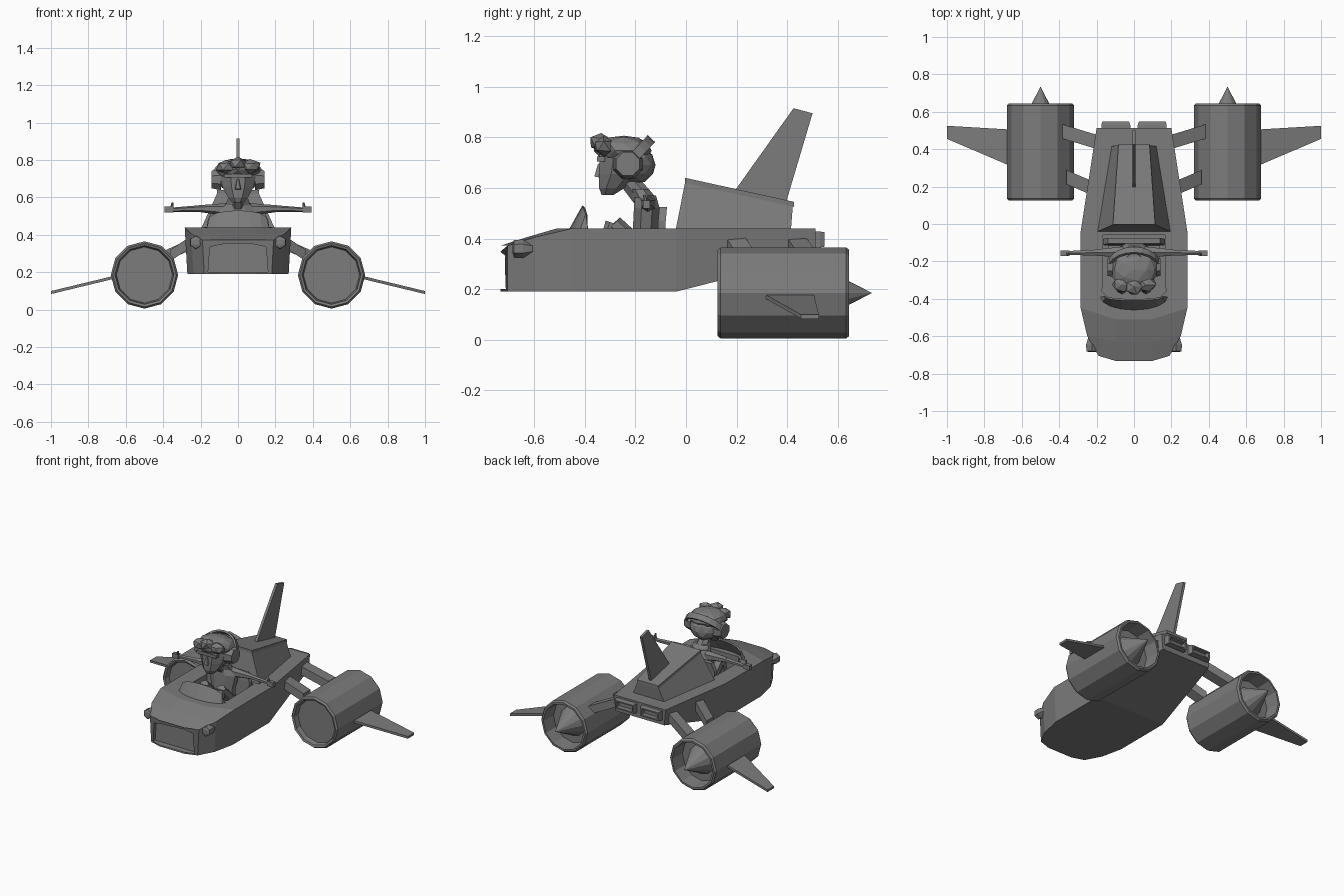
import bpy, bmesh, math, random
from mathutils import Vector, Matrix

if "Cube" in bpy.data.objects:
    bpy.data.objects.remove(bpy.data.objects["Cube"])

random.seed(4)
grey = bpy.data.materials.new("flat_grey")
grey.diffuse_color = (0.2, 0.2, 0.2, 1)
grey.use_nodes = True
grey.node_tree.nodes["Principled BSDF"].inputs["Base Color"].default_value = grey.diffuse_color


def finish(name, bm):
    bmesh.ops.remove_doubles(bm, verts=bm.verts, dist=1e-5)
    bmesh.ops.recalc_face_normals(bm, faces=bm.faces)
    me = bpy.data.meshes.new(name)
    bm.to_mesh(me)
    bm.free()
    me.materials.append(grey)
    ob = bpy.data.objects.new(name, me)
    bpy.context.collection.objects.link(ob)
    return ob


def loft(name, rings, caps=True):
    """Skin a list of equal-length closed rings."""
    bm = bmesh.new()
    vs = [[bm.verts.new(p) for p in r] for r in rings]
    n = len(rings[0])
    for a, b in zip(vs, vs[1:]):
        for i in range(n):
            j = (i + 1) % n
            bm.faces.new((a[i], a[j], b[j], b[i]))
    if caps:
        bm.faces.new(vs[0])
        bm.faces.new(vs[-1])
    return finish(name, bm)


def ring(c, rx, ry, n=8, turn=0.5):
    return [(c[0] + rx * math.cos(2 * math.pi * (i + turn) / n),
             c[1] + ry * math.sin(2 * math.pi * (i + turn) / n), c[2]) for i in range(n)]


def lathe_y(name, cx, cz, profile, n=12, caps=False):
    return loft(name, [[(cx + r * math.sin(2 * math.pi * i / n), y,
                         cz + r * math.cos(2 * math.pi * i / n)) for i in range(n)]
                       for r, y in profile], caps)


def rod(name, a, b, r1, r2, n=6):
    a, b = Vector(a), Vector(b)
    q = (b - a).to_track_quat('Z', 'Y')
    return loft(name, [[p + q @ Vector(v) for v in ring((0, 0, 0), r, r, n)]
                       for p, r in ((a, r1), (b, r2))])


def box(name, x0, x1, y0, y1, z0, z1):
    return loft(name, [[(x0, y0, z), (x1, y0, z), (x1, y1, z), (x0, y1, z)] for z in (z0, z1)])


def cut(target, cutter):
    cutter.hide_render = True
    cutter.hide_viewport = True
    m = target.modifiers.new("cut", 'BOOLEAN')
    m.operation = 'DIFFERENCE'
    m.solver = 'EXACT'
    m.object = cutter


def blob(name, c, r, jitter, sub=1):
    bm = bmesh.new()
    bmesh.ops.create_icosphere(bm, subdivisions=sub, radius=1)
    for v in bm.verts:
        k = 1 + random.uniform(-jitter, jitter)
        v.co = Vector([c[i] + v.co[i] * r[i] * k for i in range(3)])
    return finish(name, bm)


# Hull: cross-sections from nose to tail (side x, side y, mid y, top z, bottom z)
stations = [(.19, -.705, -.733, .372, .19), (.25, -.60, -.63, .405, .19),
            (.285, -.45, -.51, .44, .19), (.285, -.04, -.04, .44, .19),
            (.20, .512, .512, .44, .33)]
rings = []
for x, ys, ym, zt, zb in stations:
    xb, xm = x * .95, .095
    rings.append([(-x, ys, zt), (-xm, ym, zt), (xm, ym, zt), (x, ys, zt),
                  (xb, ys, zb), (xm, ym, zb), (-xm, ym, zb), (-xb, ys, zb)])
hull = loft("hull", rings)

# Cockpit opening and nose grille recess
well = [(-.165, -.06), (.165, -.06), (.17, -.36), (.12, -.41), (-.12, -.41), (-.17, -.36)]
cut(hull, loft("cockpit_cutter", [[(x, y, z) for x, y in well] for z in (.26, .6)]))
grille = [(-.16, .20), (.16, .20), (.15, .335), (.08, .35), (-.08, .35), (-.15, .335)]
cut(hull, loft("grille_cutter", [[(x, y, z) for x, z in grille] for y in (-.9, -.69)]))

# Windscreen: swept arc leaning back
bm = bmesh.new()
rows = []
for i in range(9):
    t = math.pi * (i / 8 - .5)
    s, c = math.sin(t), max(0, math.cos(t))
    rows.append((bm.verts.new((.18 * s, -.39 - .07 * c, .44)),
                 bm.verts.new((.165 * s, -.388 - .022 * c, .442 + .088 * c ** .5))))
for a, b in zip(rows, rows[1:]):
    bm.faces.new((a[0], b[0], b[1], a[1]))
screen = finish("windscreen", bm)
screen.modifiers.new("thickness", 'SOLIDIFY').thickness = .01

# Rear cowl, its cap and the tail fin
loft("cowl", [[(-.195, -.04, .438), (.195, -.04, .438), (.12, .415, .438), (-.12, .415, .438)],
              [(-.11, -.003, .625), (.11, -.003, .625), (.08, .422, .53), (-.08, .422, .53)]])
loft("cowl_cap", [[(-.113, -.004, .62 + h), (.113, -.004, .62 + h),
                   (.083, .427, .525 + h), (-.083, .427, .525 + h)] for h in (0, .02)])
fin = [(.19, .585), (.425, .915), (.50, .895), (.393, .535)]
loft("tail_fin", [[(x, y, z) for y, z in fin] for x in (-.009, .009)])

engine = [(0, .165), (.15, .165), (.157, .13), (.17, .125), (.18, .137), (.18, .633),
          (.17, .645), (.157, .645), (.15, .54), (.10, .54), (0, .735)]
lamp = [(.02, -.60), (.036, -.645), (.034, -.68), (.018, -.685)]
for s, side in ((-1, "left"), (1, "right")):
    # Engine pod with intake, nozzle and exhaust cone
    lathe_y(side + "_engine", s * .5, .185, engine)
    # Drooping swept wing
    loft(side + "_wing", [[(s * .66, .31, z + .165), (s * 1, .455, z + .083),
                           (s * 1, .525, z + .083), (s * .66, .505, z + .165)]
                          for z in (0, .016)])
    # Struts between hull and pod
    for end, xa, ya, xb, yb in (("front", .22, .19, .36, .25), ("rear", .17, .43, .383, .495)):
        loft(f"{side}_{end}_strut",
             [[(s * x, y - .038, z - .03), (s * x, y + .038, z - .03),
               (s * x, y + .038, z + .03), (s * x, y - .038, z + .03)]
              for x, y, z in ((xa, ya, .385), (xb, yb, .29))])
    # Headlamp
    lathe_y(side + "_headlamp", s * .225, .36, lamp, 6, True)
    # Hollow exhaust box
    xi, xo = s * .02, s * .175
    outer = [[(xi, y, .365), (xo, y, .365), (xo, y, .428), (xi, y, .428)] for y in (.50, .53)]
    c = Vector((s * .0975, 0, .396))
    for y, kx, kz in ((.548, .92, .9), (.548, .78, .62), (.52, .74, .55)):
        outer.append([(c.x + (p[0] - c.x) * kx, y, c.z + (p[2] - c.z) * kz) for p in outer[0]])
    loft(side + "_exhaust", outer)
    # Driver arm, hand and leg
    rod(side + "_upper_arm", (s * .06, -.15, .535), (s * .21, -.153, .54), .034, .018)
    rod(side + "_forearm", (s * .20, -.153, .54), (s * .36, -.155, .533), .018, .012)
    box(side + "_hand", s * .345, s * .392, -.17, -.142, .518, .55)
    rod(side + "_thumb", (s * .355, -.16, .54), (s * .35, -.165, .572), .009, .006)
    rod(side + "_thigh", (s * .06, -.17, .34), (s * .065, -.285, .46), .045, .034)
    rod(side + "_shin", (s * .065, -.285, .46), (s * .065, -.35, .26), .034, .026)
    # Headset cup
    rod(side + "_ear_cup", (s * .09, -.23, .695), (s * .143, -.23, .695), .062, .05, 8)

# Seat
loft("seat_back", [[(-w, y - .03, z), (w, y - .03, z), (w, y, z), (-w, y, z)]
                   for w, y, z in ((.16, -.085, .26), (.165, -.08, .47), (.14, -.075, .525))])
box("seat_base", -.14, .14, -.26, -.09, .255, .31)

# Driver body
loft("torso", [ring((0, y, z), rx, ry) for z, y, rx, ry in
               ((.29, -.16, .085, .055), (.42, -.16, .085, .055), (.52, -.155, .11, .055),
                (.57, -.16, .065, .045))])
rod("neck", (0, -.15, .535), (0, -.235, .64), .045, .04, 8)
loft("collar", [ring((0, -.165, .56), .07, .05), ring((0, -.185, .595), .058, .042)])
loft("head", [ring((0, y, z), rx, ry) for z, y, rx, ry in
              ((.572, -.31, .03, .025), (.60, -.293, .058, .055), (.655, -.262, .09, .088),
               (.70, -.25, .10, .10), (.75, -.25, .10, .10), (.79, -.24, .07, .08))])
loft("nose", [[(-.02, -.335, .64), (.02, -.335, .64), (.008, -.335, .70), (-.008, -.335, .70)],
              [(-.012, -.362, .645), (.012, -.362, .645), (.004, -.348, .695), (-.004, -.348, .695)]])
box("brow", -.075, .075, -.352, -.32, .705, .725)

# Hair in faceted clumps
blob("hair_top", (0, -.245, .748), (.122, .115, .06), .06, 2)
blob("hair_back", (0, -.205, .69), (.105, .085, .075), .05, 2)
for i, (x, y, z) in enumerate(((-.065, -.325, .765), (0, -.335, .78), (.065, -.325, .765))):
    blob(f"fringe_{i}", (x, y, z), (.055, .045, .04), .12)

# Headset band arching back over the head
tilt = Vector((0, .68, .73))
wide = Vector((0, .73, -.68)) * .02
band = []
for i in range(11):
    t = math.pi * i / 10
    r = []
    for k, w in ((1, -1), (1, 1), (.9, 1), (.9, -1)):
        p = Vector((.14 * k * math.cos(t), -.225, .70)) + tilt * (.13 * k * math.sin(t)) + wide * w
        r.append(p)
    band.append(r)
loft("headset_band", band)
